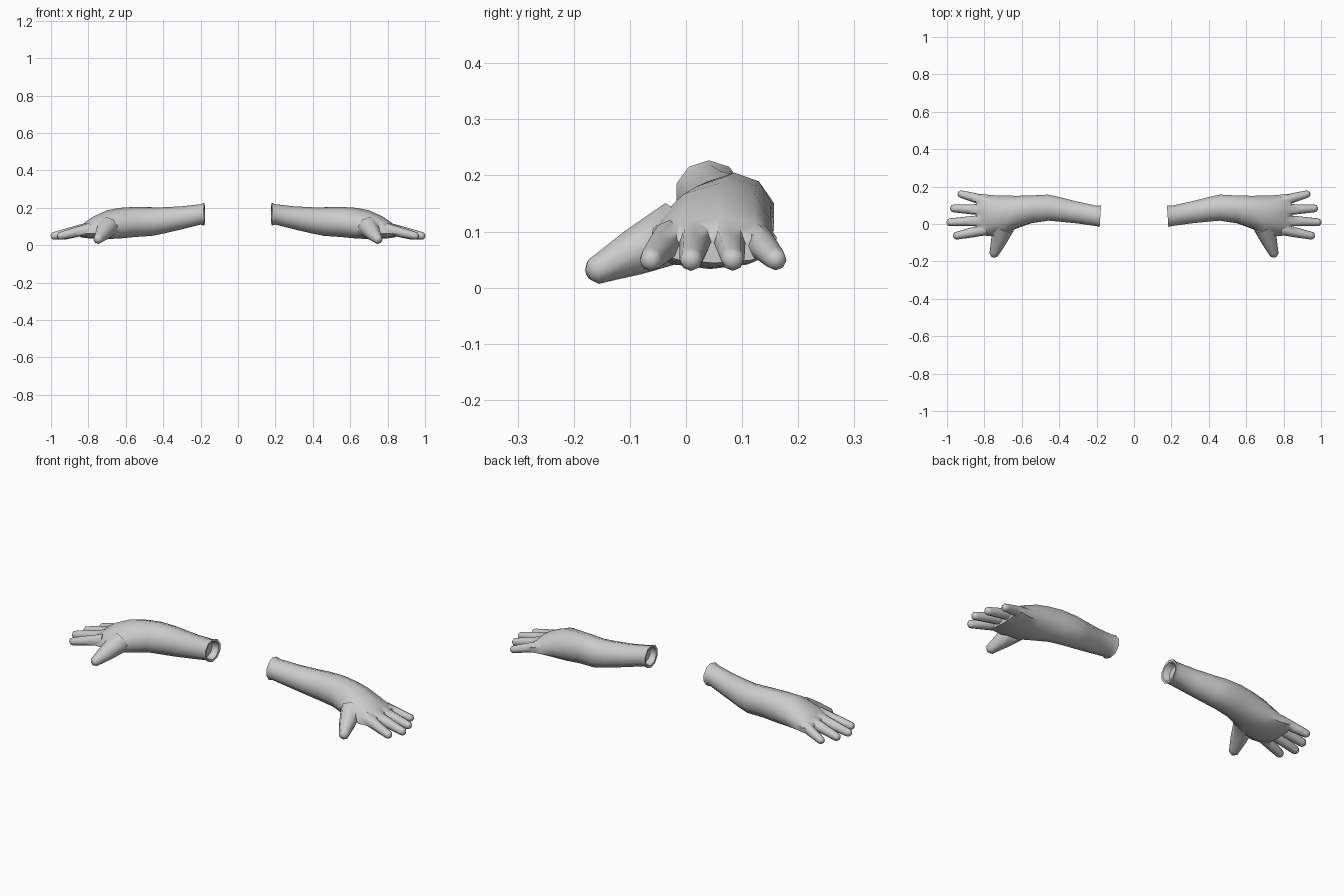
import bpy, bmesh, math
from mathutils import Vector

if "Cube" in bpy.data.objects:
    bpy.data.objects.remove(bpy.data.objects["Cube"])

skin = bpy.data.materials.new("light_grey")
skin.diffuse_color = (0.6, 0.6, 0.6, 1)
skin.use_nodes = True
skin.node_tree.nodes["Principled BSDF"].inputs["Base Color"].default_value = skin.diffuse_color


def loft(name, rings):
    """Skin a list of equal point rings, closing both ends."""
    bm = bmesh.new()
    loops = [[bm.verts.new(p) for p in r] for r in rings]
    n = len(loops[0])
    for a, b in zip(loops, loops[1:]):
        for i in range(n):
            j = (i + 1) % n
            bm.faces.new((a[i], a[j], b[j], b[i]))
    bm.faces.new(loops[0])
    bm.faces.new(loops[-1])
    bmesh.ops.recalc_face_normals(bm, faces=bm.faces)
    me = bpy.data.meshes.new(name)
    bm.to_mesh(me)
    bm.free()
    me.materials.append(skin)
    ob = bpy.data.objects.new(name, me)
    bpy.context.collection.objects.link(ob)
    return ob


def section(x, y0, y1, z0, z1, skew=0, drop=0, tilt=0, n=10):
    """Arm cross-section; skew leans the top over, drop lowers the sides."""
    pts = []
    for i in range(n):
        a = 2 * math.pi * (i + 0.5) / n
        c, s = math.cos(a), math.sin(a)
        y = (y0 + y1) / 2 + (y1 - y0) / 2 * c * 1.04 + skew * max(s, 0)
        z = (z0 + z1) / 2 + (z1 - z0) / 2 * s - drop * (1 - s * s)
        pts.append(Vector((x + tilt * c, y, z)))
    return pts


def digit(name, base, tip, r0, r1, n=8):
    """Tapered finger with a rounded tip."""
    base, tip = Vector(base), Vector(tip)
    d = (tip - base).normalized()
    u = d.cross(Vector((0, 0, 1))).normalized()
    v = u.cross(d)
    length = (tip - base).length
    stations = [(0, r0), (length * 0.5, (r0 + r1) / 2), (length - r1, r1),
                (length - r1 * 0.4, r1 * 0.88), (length, r1 * 0.42)]
    rings = []
    for t, r in stations:
        rings.append([base + d * t + (u * math.cos(k) + v * math.sin(k)) * r
                      for k in (2 * math.pi * i / n for i in range(n))])
    return loft(name, rings)


# Forearm and palm, starting inside the hollow cuff
arm = loft("arms", [
    section(0.215, 0.002, 0.085, 0.125, 0.205),
    section(0.182, -0.008, 0.088, 0.117, 0.215, tilt=-0.003),
    section(0.180, -0.018, 0.100, 0.105, 0.227, tilt=-0.004),
    section(0.200, -0.012, 0.098, 0.110, 0.219),
    section(0.300, 0.002, 0.120, 0.085, 0.208),
    section(0.400, 0.012, 0.145, 0.062, 0.203),
    section(0.460, 0.017, 0.158, 0.050, 0.203),
    section(0.550, 0.003, 0.150, 0.044, 0.205, 0.01),
    section(0.630, -0.026, 0.147, 0.036, 0.200, 0.015, 0.01),
    section(0.700, -0.062, 0.147, 0.033, 0.187, 0.02, 0.018),
    section(0.770, -0.066, 0.151, 0.035, 0.155, 0.015, 0.015),
    section(0.815, -0.062, 0.160, 0.038, 0.125, 0.01, 0.006),
    section(0.845, -0.052, 0.155, 0.044, 0.095),
])

# Fingers and thumb, merged into the arm
digits = [
    digit("index_finger", (0.785, -0.028, 0.090), (0.965, -0.066, 0.046), 0.031, 0.021),
    digit("middle_finger", (0.785, 0.020, 0.095), (1.0, 0.008, 0.046), 0.031, 0.021),
    digit("ring_finger", (0.785, 0.075, 0.095), (0.982, 0.084, 0.046), 0.031, 0.021),
    digit("little_finger", (0.785, 0.122, 0.090), (0.94, 0.164, 0.046), 0.029, 0.020),
    digit("thumb", (0.695, -0.015, 0.100), (0.754, -0.174, 0.024), 0.056, 0.027),
]
bpy.context.view_layer.objects.active = arm
for d in digits:
    m = arm.modifiers.new("merge", 'BOOLEAN')
    m.operation = 'UNION'
    m.solver = 'EXACT'
    m.object = d
    bpy.ops.object.modifier_apply(modifier=m.name)
    bpy.data.objects.remove(d)

# Opposite arm
m = arm.modifiers.new("other_side", 'MIRROR')
m.use_clip = False
m.use_mirror_merge = False
bpy.ops.object.modifier_apply(modifier=m.name)

arm.select_set(True)
bpy.ops.object.shade_smooth_by_angle(angle=math.radians(50))
